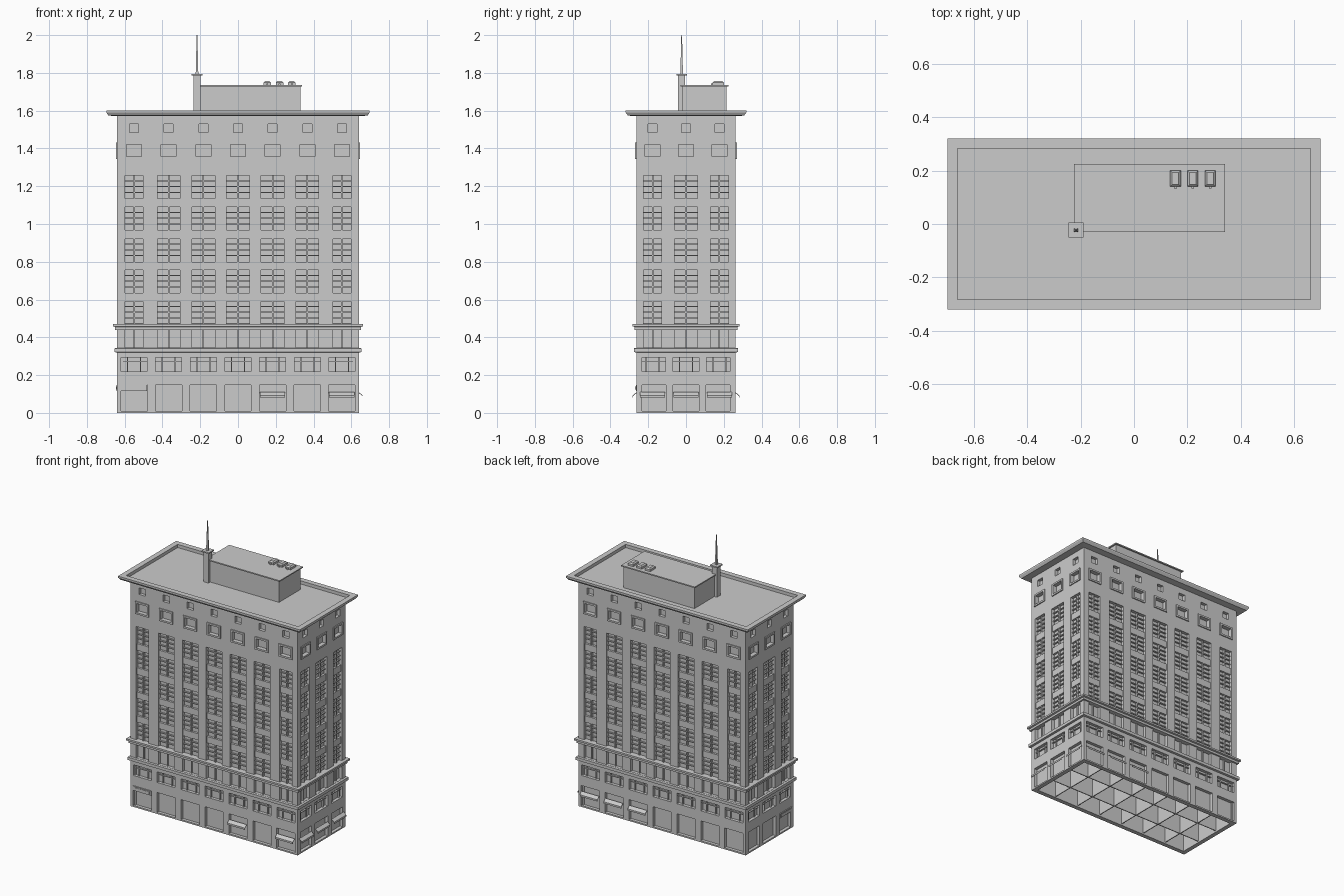
import bpy, bmesh
from mathutils import Vector

if "Cube" in bpy.data.objects:
    bpy.data.objects.remove(bpy.data.objects["Cube"])

X, Y, T = 0.64, 0.262, 0.03           # half width, half depth, wall thickness
FRONT_BAYS = [-0.55, -0.367, -0.183, 0, 0.183, 0.367, 0.55]
SIDE_BAYS = [-0.177, 0, 0.177]
meshes = {}


def part(name):
    if name not in meshes:
        meshes[name] = bmesh.new()
    return meshes[name]


def hexa(name, pts):
    """Solid from 4 bottom and 4 top corners."""
    bm = part(name)
    v = [bm.verts.new(p) for p in pts]
    for f in ((3, 2, 1, 0), (4, 5, 6, 7), (0, 1, 5, 4), (1, 2, 6, 5), (2, 3, 7, 6), (3, 0, 4, 7)):
        bm.faces.new([v[i] for i in f])


def box(name, x0, x1, y0, y1, z0, z1, taper=0.0):
    t = taper
    hexa(name, [(x0, y0, z0), (x1, y0, z0), (x1, y1, z0), (x0, y1, z0),
                (x0 + t, y0 + t, z1), (x1 - t, y0 + t, z1), (x1 - t, y1 - t, z1), (x0 + t, y1 - t, z1)])


def place(side, u, d, z):
    """u runs along the facade, d is distance outward from the wall plane."""
    return {'F': (u, -Y - d, z), 'B': (u, Y + d, z), 'R': (X + d, u, z), 'L': (-X - d, u, z)}[side]


def fbox(name, side, u0, u1, d0, d1, z0, z1):
    q = [(u0, d0), (u1, d0), (u1, d1), (u0, d1)]
    hexa(name, [place(side, u, d, z) for z in (z0, z1) for u, d in q])


def ring(name, profile, closed=False):
    """Sweep a (distance outward, z) profile around the rectangular plan."""
    bm = part(name)
    loops = [[bm.verts.new((sx * (X + d), sy * (Y + d), z)) for sx, sy in
              ((-1, -1), (1, -1), (1, 1), (-1, 1))] for d, z in profile]
    pairs = list(zip(loops, loops[1:]))
    if closed:
        pairs.append((loops[-1], loops[0]))
    for a, b in pairs:
        for i in range(4):
            j = (i + 1) % 4
            bm.faces.new((a[i], a[j], b[j], b[i]))


# Rows: z0, z1, half width of end bay, half width of middle bay, kind
ROWS = [(0.01, 0.148, 0.07, 0.07, 'shop'),
        (0.218, 0.292, 0.069, 0.069, 'wide'),
        (0.345, 0.44, 0.047, 0.06, 'low')]
for z0 in (0.47, 0.635, 0.80, 0.968, 1.135):
    ROWS.append((z0, z0 + 0.121, 0.047, 0.06, 'sash'))
ROWS += [(1.357, 1.42, 0.04, 0.04, 'framed'), (1.484, 1.53, 0.024, 0.024, 'vent')]


def facade(side):
    front = side in 'FB'
    bays = FRONT_BAYS if front else SIDE_BAYS
    half = X if front else Y - T
    prev, prev_kind = 0.0, ''
    for z0, z1, he, hm, kind in ROWS:
        spans = [(c - h, c + h) for i, c in enumerate(bays)
                 for h in [he if i in (0, len(bays) - 1) else hm]]
        cuts = [-half] + [u for s in spans for u in s] + [half]
        channel = kind == 'sash' and prev_kind == 'sash'
        # piers, running through the spandrels of the tall window shaft
        for a, b in zip(cuts[::2], cuts[1::2]):
            fbox('walls', side, a, b, -T, 0, prev if channel else z0, z1)
        if channel:
            for a, b in spans:
                fbox('spandrels', side, a, b, -T, -0.007, prev, z0)
        else:
            fbox('walls', side, -half, half, -T, 0, prev, z0)
        # glazing bars, frames and shop glass
        for a, b in spans:
            w, h = b - a, z1 - z0
            if kind == 'sash':
                m = a + w * 0.5
                fbox('window_bars', side, m - 0.004, m + 0.004, -T, -0.008, z0, z1)
                for t in (0.27, 0.52, 0.77):
                    z = z0 + h * t
                    fbox('window_bars', side, a, b, -T, -0.012, z - 0.003, z + 0.003)
            elif kind == 'low':
                m = (a + b) / 2
                fbox('window_bars', side, m - 0.004, m + 0.004, -T, -0.012, z0, z1)
            elif kind == 'wide':
                for t in (0.25, 0.75):
                    m = a + w * t
                    fbox('window_bars', side, m - 0.003, m + 0.003, -T, -0.012, z0, z1)
                fbox('window_bars', side, a, b, -T, -0.012, z0 + h * 0.68, z0 + h * 0.68 + 0.005)
            elif kind == 'framed':
                o = 0.012
                for u0, u1, q0, q1 in ((a - o, a, z0 - o, z1 + o), (b, b + o, z0 - o, z1 + o),
                                       (a, b, z0 - o, z0), (a, b, z1, z1 + o)):
                    fbox('raised_window_frames', side, u0, u1, -0.01, 0.007, q0, q1)
            elif kind == 'shop':
                fbox('shop_windows', side, a, b, -T, -0.022, z0, z1)
        prev, prev_kind = z1, kind
    fbox('walls', side, -half, half, -T, 0, prev, 1.575)


for s in 'FBRL':
    facade(s)

# Recessed glass core above the hollow ground floor
box('glass_core', -X + 0.022, X - 0.022, -Y + 0.022, Y - 0.022, 0.15, 1.57)

# Ground floor partitions
for i in range(6):
    x = (FRONT_BAYS[i] + FRONT_BAYS[i + 1]) / 2
    box('partitions', x - 0.003, x + 0.003, -Y + T, Y - T, 0.01, 0.151)
for y in (-0.088, 0.088):
    box('partitions', -X + T, X - T, y - 0.003, y + 0.003, 0.01, 0.151)

# Belt courses
ring('lower_belt', [(-0.01, 0.318), (0.014, 0.322), (0.014, 0.342), (-0.01, 0.345)], True)
ring('upper_belt', [(-0.01, 0.438), (0.01, 0.44), (0.01, 0.455), (0.021, 0.458), (0.021, 0.47), (-0.01, 0.472)], True)

# Cornice with parapet and sunken roof deck
ring('cornice', [(-0.01, 1.57), (0.046, 1.574), (0.057, 1.59), (0.057, 1.60),
                 (0.02, 1.60), (0.02, 1.578), (-0.01, 1.578)], True)
box('roof_deck', -X, X, -Y, Y, 1.568, 1.579)


def awning(side, c):
    """Sloped canopy with a short hanging edge."""
    a, b = c - 0.067, c + 0.067
    q = [(0.0, 0.105, 0.11), (0.02, 0.088, 0.093)]
    hexa('awnings', [place(side, u, d, z) for k in (1, 2) for u, d, z in
                     ((a, q[0][0], q[0][k]), (b, q[0][0], q[0][k]), (b, q[1][0], q[1][k]), (a, q[1][0], q[1][k]))])
    fbox('awnings', side, a, b, 0.018, 0.02, 0.081, 0.09)


for side, centres in (('F', (0.183, 0.55)), ('R', SIDE_BAYS), ('B', (0.183, 0.367, 0.55))):
    for c in centres:
        awning(side, c)

# Blank fascia panels over the corner shop
for side, c in (('F', -0.55), ('L', -0.177)):
    fbox('fascia_panel', side, c - 0.069, c + 0.069, -0.025, 0.004, 0.116, 0.147)
    fbox('fascia_panel', side, c - 0.058, c + 0.058, 0.0, 0.007, 0.123, 0.14)

# Penthouse and its roof slab
box('penthouse', -0.215, 0.33, -0.022, 0.215, 1.575, 1.728)
box('penthouse_roof', -0.225, 0.34, -0.03, 0.225, 1.727, 1.735)

# Chimney, cap and mast
box('chimney', -0.235, -0.198, -0.042, -0.004, 1.575, 1.787)
box('chimney_cap', -0.245, -0.188, -0.051, 0.006, 1.786, 1.795)
box('mast', -0.224, -0.21, -0.03, -0.016, 1.79, 2.0, 0.005)

# Roof ventilators
for x in (0.155, 0.22, 0.285):
    box('ventilators', x - 0.02, x + 0.02, 0.14, 0.20, 1.733, 1.748)
    box('ventilators', x - 0.02, x + 0.02, 0.14, 0.20, 1.748, 1.756, 0.008)
    box('ventilators', x - 0.005, x + 0.005, 0.132, 0.142, 1.734, 1.745)

for name, bm in meshes.items():
    bmesh.ops.recalc_face_normals(bm, faces=bm.faces[:])
    me = bpy.data.meshes.new(name)
    bm.to_mesh(me)
    bm.free()
    bpy.context.collection.objects.link(bpy.data.objects.new(name, me))
